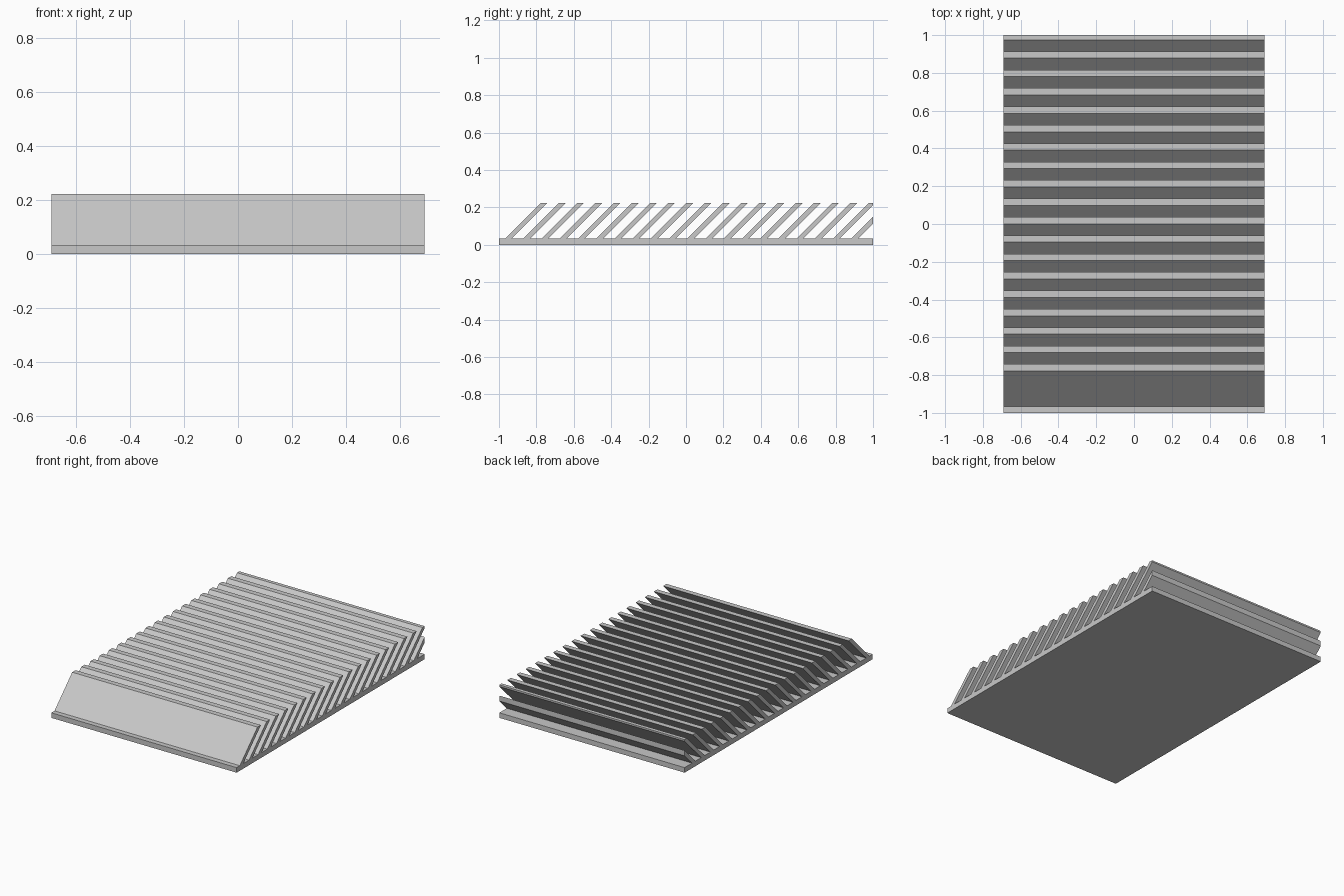
import bpy
import bmesh
from mathutils import Vector

HALF_WIDTH = 0.69
HALF_LENGTH = 1.0
BASE_TOP = 0.034
FIN_TOP = 0.222
FIN_DEPTH = 0.036
FIN_PITCH = 0.0974
FIN_COUNT = 20
FIRST_FIN = -0.966

cube = bpy.data.objects.get("Cube")
if cube:
    bpy.data.objects.remove(cube, do_unlink=True)

# Single plain grey finish
grey = bpy.data.materials.new("light_grey")
grey.use_nodes = True
colour = (0.58, 0.58, 0.58, 1)
grey.diffuse_color = colour
grey.node_tree.nodes["Principled BSDF"].inputs["Base Color"].default_value = colour


def extrude_profile(name, profile):
    """Sweep a (y, z) profile across the width and trim it flush with the back."""
    bm = bmesh.new()
    face = bm.faces.new([bm.verts.new((-HALF_WIDTH, y, z)) for y, z in profile])
    swept = bmesh.ops.extrude_face_region(bm, geom=[face])["geom"]
    verts = [v for v in swept if isinstance(v, bmesh.types.BMVert)]
    bmesh.ops.translate(bm, verts=verts, vec=Vector((2 * HALF_WIDTH, 0, 0)))

    if max(y for y, z in profile) > HALF_LENGTH:
        cut = bmesh.ops.bisect_plane(
            bm, geom=bm.verts[:] + bm.edges[:] + bm.faces[:],
            plane_co=(0, HALF_LENGTH, 0), plane_no=(0, 1, 0), clear_outer=True)
        rim = [e for e in cut["geom_cut"] if isinstance(e, bmesh.types.BMEdge)]
        bmesh.ops.holes_fill(bm, edges=rim, sides=0)

    bmesh.ops.recalc_face_normals(bm, faces=bm.faces[:])
    mesh = bpy.data.meshes.new(name)
    bm.to_mesh(mesh)
    bm.free()
    mesh.materials.append(grey)
    obj = bpy.data.objects.new(name, mesh)
    bpy.context.collection.objects.link(obj)
    return obj


# Flat base plate
extrude_profile("base_plate", [
    (-HALF_LENGTH, 0), (HALF_LENGTH, 0),
    (HALF_LENGTH, BASE_TOP), (-HALF_LENGTH, BASE_TOP)])

# Row of fins leaning back at 45 degrees
lean = FIN_TOP - BASE_TOP
for i in range(FIN_COUNT):
    y = FIRST_FIN + i * FIN_PITCH
    extrude_profile(f"slanted_fin_{i + 1}", [
        (y, BASE_TOP), (y + FIN_DEPTH, BASE_TOP),
        (y + FIN_DEPTH + lean, FIN_TOP), (y + lean, FIN_TOP)])
